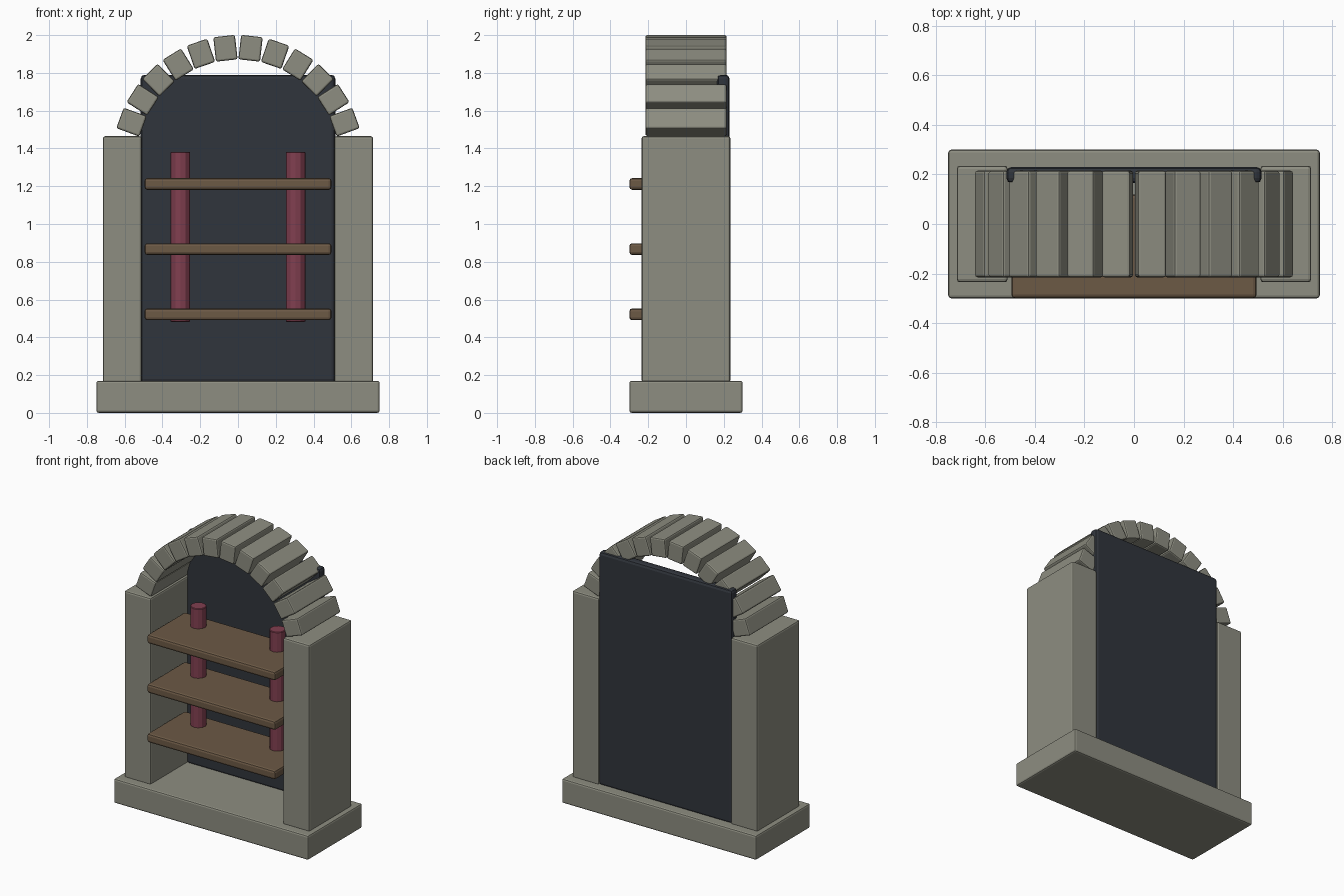
import bpy
from math import sin, cos, pi, radians

if "Cube" in bpy.data.objects:
    bpy.data.objects.remove(bpy.data.objects["Cube"])


def material(name, rgb):
    m = bpy.data.materials.new(name)
    m.diffuse_color = (*rgb, 1)
    m.use_nodes = True
    m.node_tree.nodes["Principled BSDF"].inputs["Base Color"].default_value = m.diffuse_color
    return m


STONE = material("stone", (0.27, 0.27, 0.22))
WOOD = material("wood", (0.15, 0.10, 0.06))
SLATE = material("slate", (0.03, 0.035, 0.045))
RED = material("red", (0.22, 0.05, 0.08))


def finish(ob, name, mat, bevel, segments=2):
    ob.name = name
    ob.data.materials.append(mat)
    if bevel:
        mod = ob.modifiers.new("bevel", 'BEVEL')
        mod.width = bevel
        mod.segments = segments
    return ob


def box(name, size, loc, mat, bevel, tilt=0.0):
    bpy.ops.mesh.primitive_cube_add(size=1, location=loc, rotation=(0, tilt, 0))
    ob = bpy.context.object
    ob.scale = size
    bpy.ops.object.transform_apply(location=False, rotation=False, scale=True)
    return finish(ob, name, mat, bevel)


# Plinth and back panel
box("base", (1.5, 0.6, 0.17), (0, 0, 0.085), STONE, 0.012)
box("back_panel", (1.03, 0.065, 1.63), (0, 0.1975, 0.975), SLATE, 0.02)

# Side pillars and posts threaded through the shelves
for side, s in (("left", -1), ("right", 1)):
    box(side + "_pillar", (0.205, 0.47, 1.305), (s * 0.6125, 0, 0.8125), STONE, 0.012)
    bpy.ops.mesh.primitive_cylinder_add(vertices=12, radius=0.052, depth=0.9,
                                        location=(s * 0.305, 0, 0.932))
    finish(bpy.context.object, side + "_post", RED, 0.004, 1)

# Shelves
for i in range(3):
    box(f"shelf_{i + 1}", (0.99, 0.42, 0.062), (0, -0.09, 0.522 + 0.345 * i), WOOD, 0.015)

# Arch of twelve separate stones
COUNT, RADIUS, CENTRE_Z, START = 12, 0.6, 1.334, radians(20)
for i in range(COUNT):
    a = START + (pi - 2 * START) * i / (COUNT - 1)
    box(f"arch_stone_{i + 1}", (0.13, 0.43, 0.115),
        (RADIUS * cos(a), 0, CENTRE_Z + RADIUS * sin(a)), STONE, 0.01, -a)
